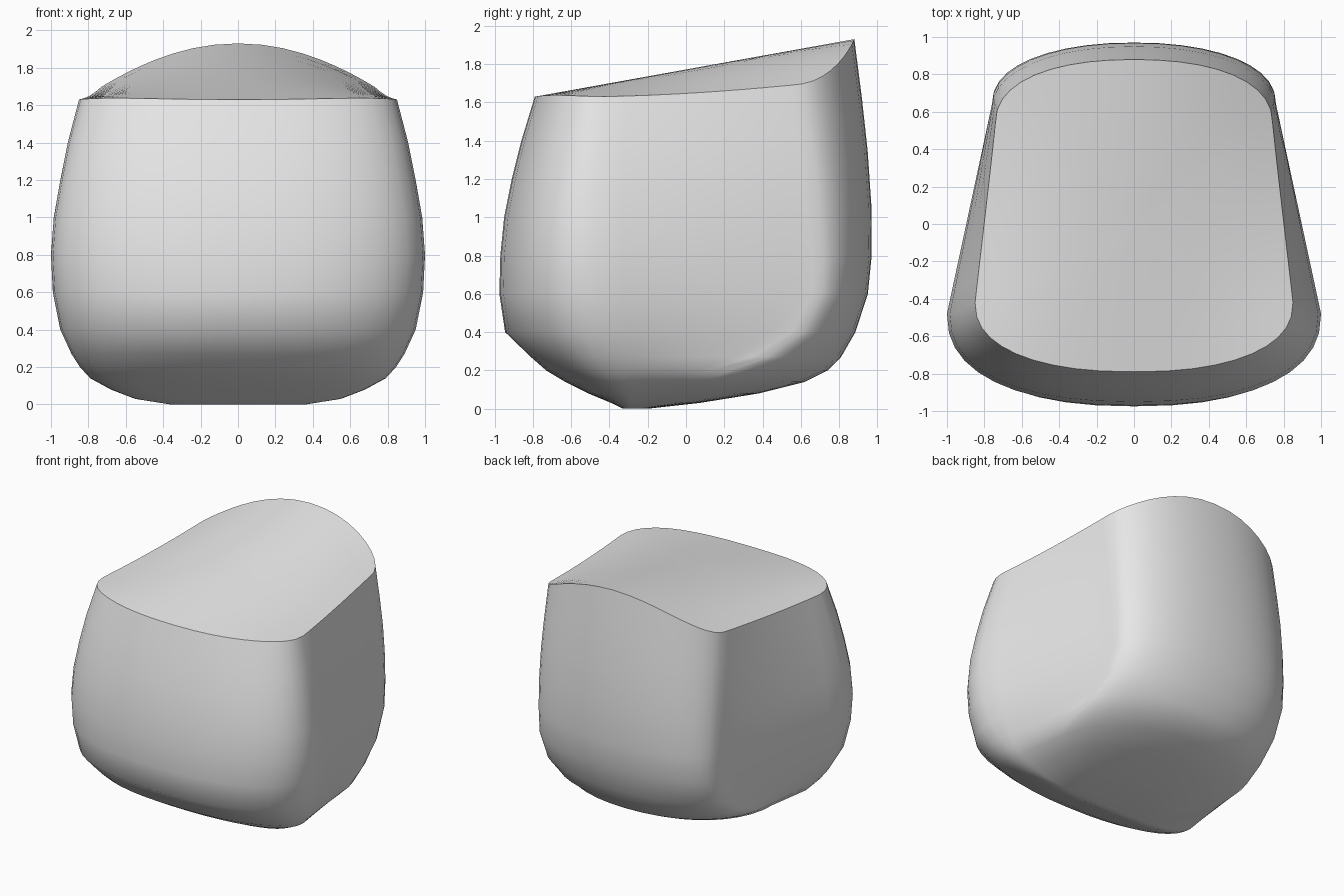
import bpy
import math

cube = bpy.data.objects.get("Cube")
if cube:
    bpy.data.objects.remove(cube, do_unlink=True)

# Section table: z, front y, back y, front corner (x, y), back corner (x, y)
SECTIONS = [
    (0.00, -0.33, -0.20, 0.36, -0.28, 0.34, -0.25),
    (0.03, -0.39, 0.07, 0.55, -0.29, 0.50, -0.17),
    (0.08, -0.51, 0.38, 0.68, -0.31, 0.64, -0.08),
    (0.14, -0.63, 0.62, 0.79, -0.33, 0.74, 0.00),
    (0.20, -0.73, 0.74, 0.845, -0.36, 0.79, 0.12),
    (0.27, -0.81, 0.81, 0.89, -0.39, 0.77, 0.34),
    (0.40, -0.945, 0.885, 0.95, -0.43, 0.755, 0.55),
    (0.60, -0.975, 0.95, 0.99, -0.46, 0.75, 0.66),
    (0.80, -0.97, 0.97, 1.00, -0.48, 0.755, 0.66),
    (1.00, -0.95, 0.972, 0.985, -0.48, 0.76, 0.64),
    (1.20, -0.91, 0.96, 0.95, -0.47, 0.76, 0.62),
    (1.40, -0.86, 0.945, 0.91, -0.45, 0.755, 0.59),
    (1.63, -0.79, 0.918, 0.85, -0.42, 0.745, 0.55),
    (1.95, -0.69, 0.877, 0.76, -0.38, 0.72, 0.53),
]
ARC, SIDE = 10, 8          # steps along a rounded quarter and a flat side
FRONT_POW, BACK_POW = 2.35, 2.15


def section(z):
    """Linear blend of the section table at height z."""
    for a, b in zip(SECTIONS, SECTIONS[1:]):
        if z <= b[0]:
            break
    t = (z - a[0]) / (b[0] - a[0])
    return [p + (q - p) * t for p, q in zip(a[1:], b[1:])]


def half_outline(z):
    """Right-hand half of the outline from front centre to back centre."""
    f, b, wf, yf, wb, yb = section(z)

    def arc(a, w, y, end, power):
        return (w * math.sin(a) ** (2 / power),
                y + (end - y) * max(math.cos(a), 0) ** (2 / power))

    quarter = [math.pi / 2 * i / ARC for i in range(ARC + 1)]
    pts = [arc(a, wf, yf, f, FRONT_POW) for a in quarter]
    pts += [(wf + (wb - wf) * i / SIDE, yf + (yb - yf) * i / SIDE)
            for i in range(1, SIDE)]
    pts += [arc(a, wb, yb, b, BACK_POW) for a in reversed(quarter)]
    return pts


def outline(z):
    half = half_outline(z)
    return half + [(-x, y) for x, y in half[-2:0:-1]]


def top_height(x, y):
    """Sloping lid: level along the front, arched toward the back."""
    return 1.63 + 0.18 * (y + 0.79) * (1 - 1.37 * x * x)


# Height where each column of the wall meets the lid
count = len(outline(1))
rim = [1.63] * count
for _ in range(6):
    rim = [top_height(*outline(rim[j])[j]) for j in range(count)]

# Wall rings, stretched above mid height so the last one follows the lid
verts = []
rows = [s[0] for s in SECTIONS[:-1]]
for z in rows:
    for j in range(count):
        h = z if z <= 0.8 else 0.8 + (z - 0.8) / 0.83 * (rim[j] - 0.8)
        verts.append((*outline(h)[j], h))

# Lid rings shrinking to the middle
edge = verts[-count:]
lid_steps = 6
for i in range(1, lid_steps):
    s = 1 - i / lid_steps
    verts += [(x * s, y * s, top_height(x * s, y * s)) for x, y, _ in edge]
rings = len(rows) + lid_steps - 1
faces = [(i * count + j, i * count + (j + 1) % count,
          (i + 1) * count + (j + 1) % count, (i + 1) * count + j)
         for i in range(rings - 1) for j in range(count)]
last = (rings - 1) * count
verts.append((0, 0, top_height(0, 0)))
faces += [(last + j, last + (j + 1) % count, len(verts) - 1) for j in range(count)]
faces.append(tuple(reversed(range(count))))    # underside

mesh = bpy.data.meshes.new("rounded_block")
mesh.from_pydata(verts, [], faces)
block = bpy.data.objects.new("rounded_block", mesh)
bpy.context.collection.objects.link(block)

# Plain grey material
grey = bpy.data.materials.new("light_grey")
grey.use_nodes = True
colour = (0.8, 0.8, 0.8, 1)
grey.diffuse_color = colour
grey.node_tree.nodes["Principled BSDF"].inputs["Base Color"].default_value = colour
mesh.materials.append(grey)

# Smooth curves, crisp lid edge
bpy.ops.object.select_all(action='DESELECT')
block.select_set(True)
bpy.context.view_layer.objects.active = block
bpy.ops.object.shade_smooth_by_angle(angle=math.radians(40))
